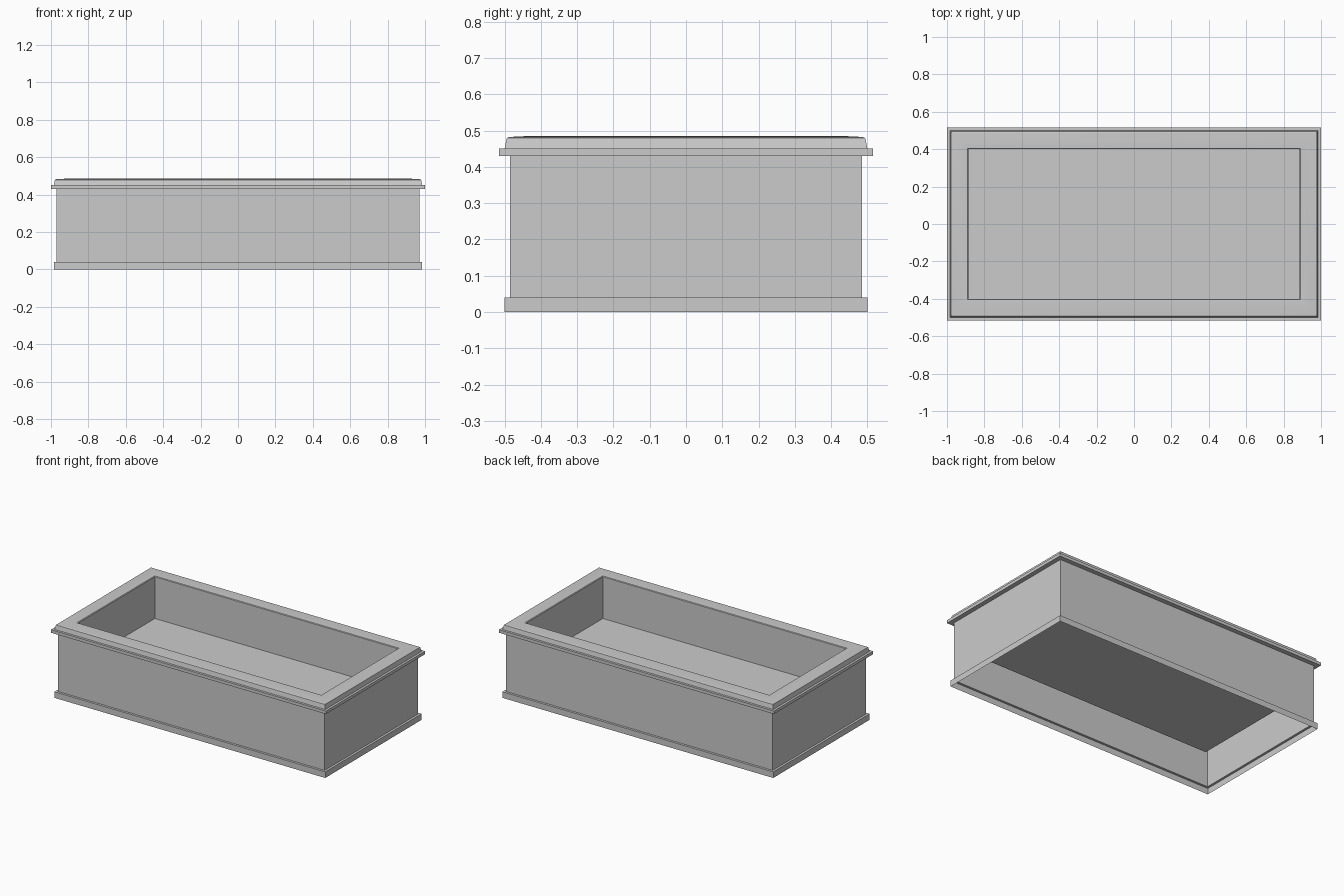
import bpy, bmesh, math

if "Cube" in bpy.data.objects:
    bpy.data.objects.remove(bpy.data.objects["Cube"])

Y_DIFF = 0.485  # half length minus half width, constant for every ring


def sweep(name, profile, fill_last=False, smooth=False):
    """Sweep a (half length, z) profile around a rectangle with mitred corners."""
    bm = bmesh.new()
    rings = []
    for x, z in profile:
        y = x - Y_DIFF
        rings.append([bm.verts.new((sx * x, sy * y, z))
                      for sx, sy in ((-1, -1), (1, -1), (1, 1), (-1, 1))])
    for a, b in zip(rings, rings[1:]):
        for i in range(4):
            j = (i + 1) % 4
            bm.faces.new((a[i], a[j], b[j], b[i]))
    if fill_last:
        bm.faces.new(rings[-1])
    mesh = bpy.data.meshes.new(name)
    bm.to_mesh(mesh)
    bm.free()
    ob = bpy.data.objects.new(name, mesh)
    bpy.context.collection.objects.link(ob)
    if smooth:
        bpy.ops.object.select_all(action='DESELECT')
        ob.select_set(True)
        bpy.context.view_layer.objects.active = ob
        bpy.ops.object.shade_smooth_by_angle(angle=math.radians(25))
    return ob


# Skirting around the foot, open underneath
sweep("base_trim", [(0.985, 0.0), (0.985, 0.04), (0.97, 0.04)])

# Plain side panels
sweep("side_walls", [(0.97, 0.04), (0.97, 0.43)])

# Projecting ledge under the rim
sweep("upper_ledge", [(0.97, 0.43), (1.0, 0.43), (1.0, 0.45), (0.985, 0.45)])

# Tapered, slightly crowned rim
sweep("rim", [(0.985, 0.45), (0.979, 0.479), (0.974, 0.482), (0.945, 0.484),
              (0.91, 0.485), (0.889, 0.483), (0.885, 0.479)], smooth=True)

# Inner basin with its floor
sweep("basin", [(0.885, 0.479), (0.885, 0.205)], fill_last=True)
